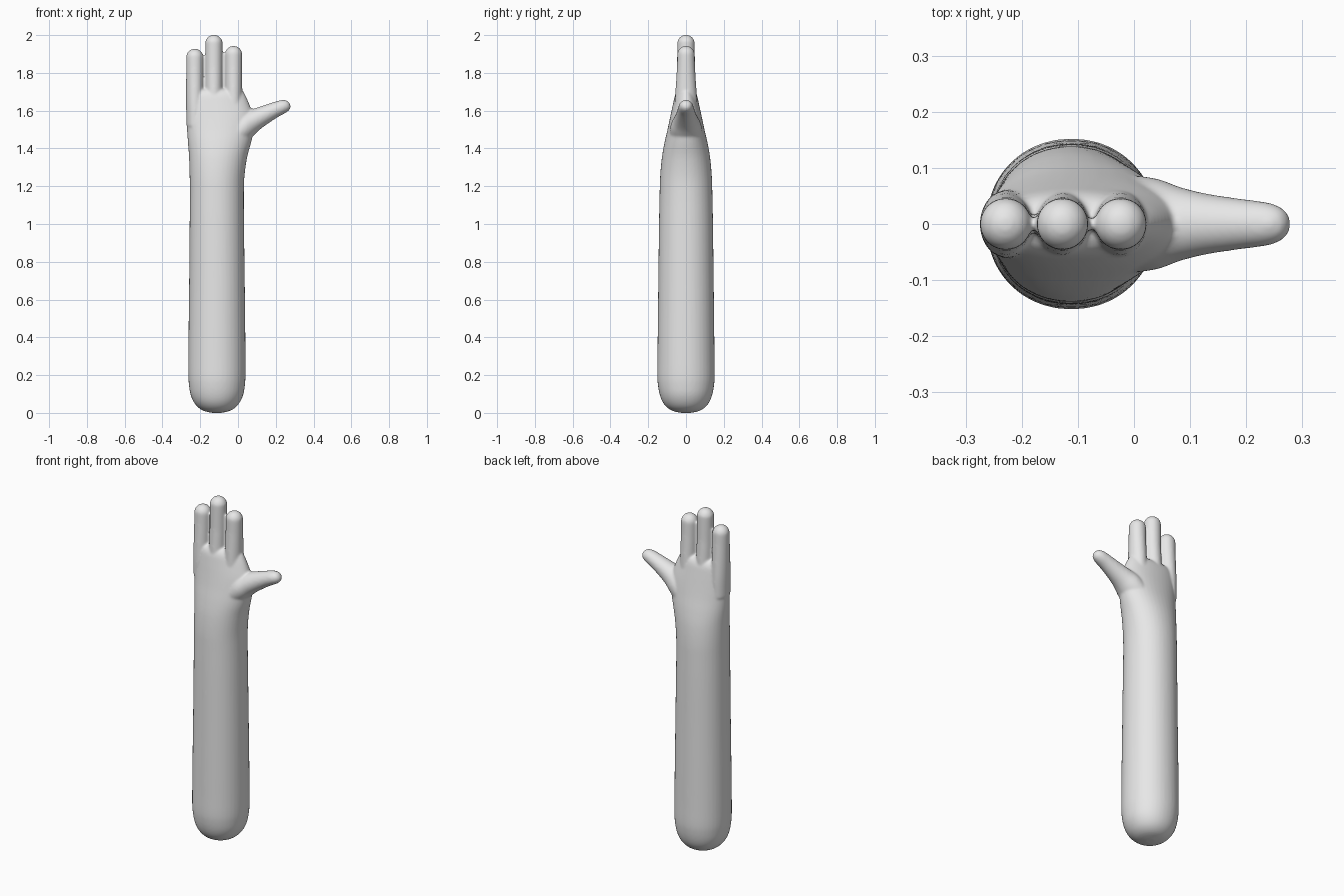
import bpy, bmesh, math
from mathutils import Vector

if "Cube" in bpy.data.objects:
    bpy.data.objects.remove(bpy.data.objects["Cube"])

SIDES = 40


def refine(stations, steps=4):
    """Catmull-Rom smoothing of a list of loft stations."""
    p = [Vector(s) for s in stations]
    p = [p[0]] + p + [p[-1]]
    out = []
    for a, b, c, d in zip(p, p[1:], p[2:], p[3:]):
        for i in range(steps):
            t = i / steps
            out.append(0.5 * (2 * b + (c - a) * t + (2 * a - 5 * b + 4 * c - d) * t * t
                              + (3 * b - a - 3 * c + d) * t ** 3))
    return out + [p[-1]]


def loft(bm, stations, slope=0.0, power=2.0):
    """Closed loft of rings; station = x, z, radius across, radius in y."""
    across = Vector((math.cos(slope), 0, math.sin(slope)))
    rings = []
    for x, z, ra, ry in refine(stations):
        ring = []
        for k in range(SIDES):
            a = 2 * math.pi * k / SIDES
            c, s = math.cos(a), math.sin(a)
            u = math.copysign(abs(c) ** (2 / power), c) * max(ra, 0.002)
            v = math.copysign(abs(s) ** (2 / power), s) * max(ry, 0.002)
            ring.append(bm.verts.new(Vector((x, 0, z)) + across * u + Vector((0, v, 0))))
        rings.append(ring)
    for lo, hi in zip(rings, rings[1:]):
        for k in range(SIDES):
            n = (k + 1) % SIDES
            bm.faces.new((lo[k], lo[n], hi[n], hi[k]))
    bm.faces.new(rings[0][::-1])
    bm.faces.new(rings[-1])


bm = bmesh.new()

# Forearm and palm: z, left edge, right edge, half depth
outline = [
    (0.0, -0.135, -0.09, 0.025), (0.01, -0.18, -0.045, 0.07), (0.03, -0.212, -0.012, 0.102),
    (0.06, -0.236, 0.012, 0.125), (0.1, -0.252, 0.029, 0.14), (0.15, -0.26, 0.037, 0.149),
    (0.2, -0.263, 0.04, 0.152), (0.3, -0.263, 0.04, 0.151), (0.5, -0.261, 0.038, 0.149),
    (0.75, -0.258, 0.035, 0.146), (1.0, -0.256, 0.032, 0.143), (1.15, -0.255, 0.031, 0.14),
    (1.25, -0.256, 0.034, 0.137), (1.35, -0.259, 0.048, 0.128), (1.43, -0.265, 0.069, 0.114),
    (1.5, -0.27, 0.083, 0.098), (1.57, -0.274, 0.082, 0.083), (1.63, -0.275, 0.062, 0.07),
    (1.68, -0.272, 0.04, 0.058), (1.705, -0.262, 0.025, 0.042), (1.715, -0.24, 0.0, 0.02)]
loft(bm, [((l + r) / 2, z, (r - l) / 2, d) for z, l, r, d in outline], power=2.08)

# Three fingers with domed tips
for x, top in ((-0.2285, 1.928), (-0.1275, 2.002), (-0.0235, 1.943)):
    r = 0.046
    finger = [(x, 1.52, 0.044, 0.06), (x, 1.62, 0.046, 0.06), (x, 1.7, 0.0465, 0.056),
              (x, 1.78, r, 0.051), (x, 1.83, r, 0.048)]
    for i in range(7):
        a = math.pi / 2 * i / 6
        finger.append((x, top - r + r * math.sin(a), r * math.cos(a), r * math.cos(a)))
    loft(bm, finger)

# Thumb, leaning out and up
loft(bm, [(-0.05, 1.43, 0.06, 0.09), (0.03, 1.51, 0.07, 0.083), (0.08, 1.546, 0.06, 0.066),
          (0.13, 1.573, 0.051, 0.054), (0.19, 1.602, 0.042, 0.045), (0.235, 1.621, 0.037, 0.039),
          (0.258, 1.63, 0.03, 0.031), (0.27, 1.635, 0.019, 0.02), (0.275, 1.637, 0.004, 0.004)],
     slope=math.radians(-63))

bmesh.ops.recalc_face_normals(bm, faces=bm.faces)
mesh = bpy.data.meshes.new("arm_with_hand")
bm.to_mesh(mesh)
bm.free()
arm = bpy.data.objects.new("arm_with_hand", mesh)
bpy.context.collection.objects.link(arm)

grey = bpy.data.materials.new("light_grey")
grey.diffuse_color = (0.8, 0.8, 0.8, 1)
grey.use_nodes = True
grey.node_tree.nodes["Principled BSDF"].inputs["Base Color"].default_value = grey.diffuse_color
mesh.materials.append(grey)

# Fuse the parts into one skin with soft transitions
fuse = arm.modifiers.new("fuse", "REMESH")
fuse.mode = "VOXEL"
fuse.voxel_size = 0.006
fuse.use_smooth_shade = True
soften = arm.modifiers.new("soften", "SMOOTH")
soften.factor = 0.5
soften.iterations = 10
reduce_mesh = arm.modifiers.new("reduce", "DECIMATE")
reduce_mesh.ratio = 0.4
